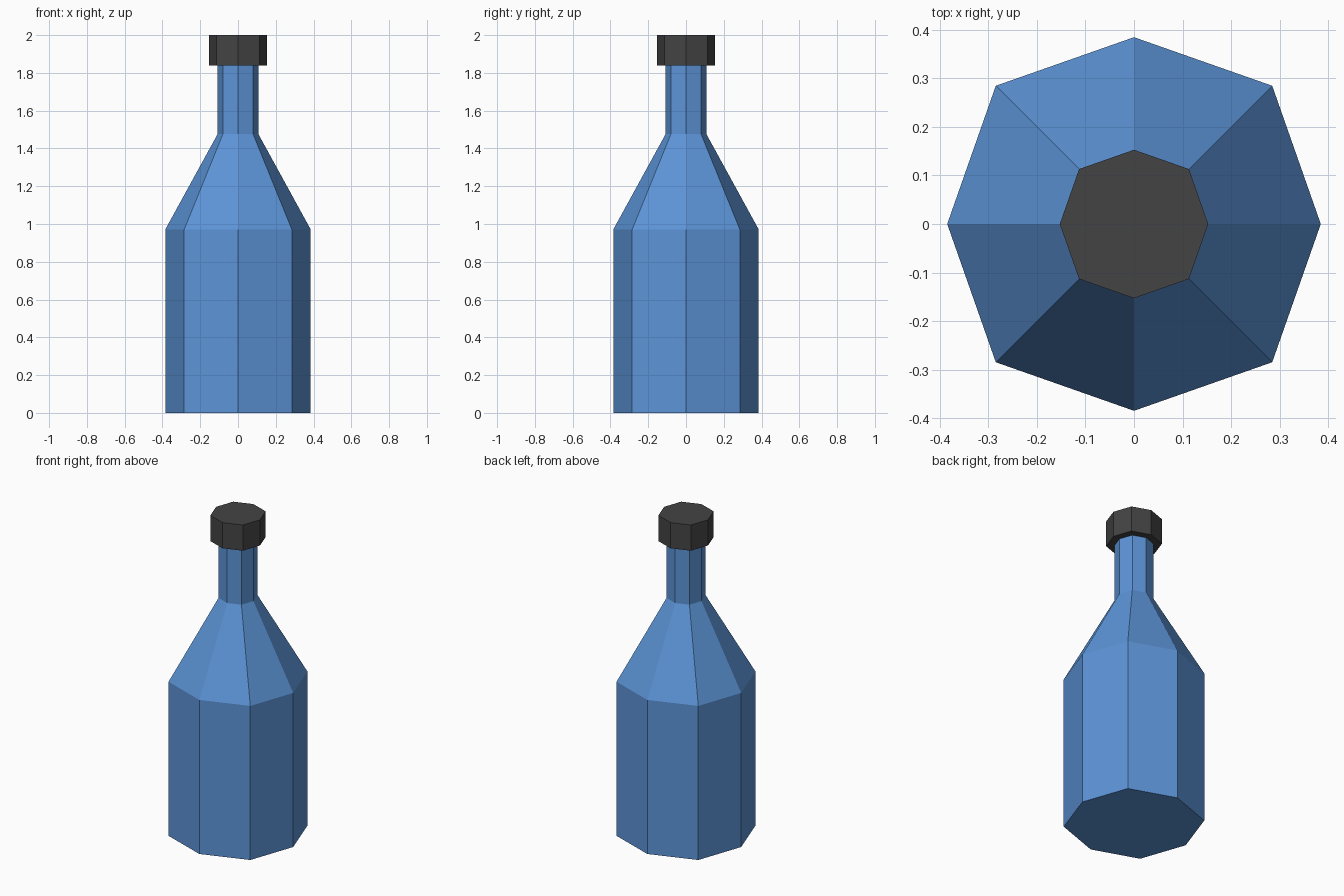
import bpy, bmesh

if "Cube" in bpy.data.objects:
    bpy.data.objects.remove(bpy.data.objects["Cube"])


def material(name, rgb):
    m = bpy.data.materials.new(name)
    m.diffuse_color = (*rgb, 1)
    m.use_nodes = True
    m.node_tree.nodes["Principled BSDF"].inputs["Base Color"].default_value = m.diffuse_color
    return m


# Eight-sided cross-section: four axis corners, four diagonal corners
D = 0.74
SECTION = [(1, 0), (D, D), (0, 1), (-D, D), (-1, 0), (-D, -D), (0, -1), (D, -D)]


def lathe(name, profile, mat, cap_bottom=False, cap_top=False):
    """Stack scaled octagons through (radius, height) pairs."""
    bm = bmesh.new()
    rings = [[bm.verts.new((x * r, y * r, z)) for x, y in SECTION] for r, z in profile]
    for a, b in zip(rings, rings[1:]):
        for i in range(8):
            j = (i + 1) % 8
            bm.faces.new((a[i], a[j], b[j], b[i]))
    if cap_bottom:
        bm.faces.new(rings[0][::-1])
    if cap_top:
        bm.faces.new(rings[-1])
    me = bpy.data.meshes.new(name)
    bm.to_mesh(me)
    bm.free()
    me.materials.append(mat)
    ob = bpy.data.objects.new(name, me)
    bpy.context.collection.objects.link(ob)
    return ob


blue = material("bottle blue", (0.107, 0.295, 0.68))
dark = material("cap charcoal", (0.057, 0.057, 0.057))

# Body, shoulder and neck
lathe("bottle", [(0.385, 0), (0.385, 0.971), (0.108, 1.476), (0.108, 1.838)],
      blue, cap_bottom=True)

# Screw cap with an overhanging underside
lathe("bottle_cap", [(0.108, 1.838), (0.153, 1.838), (0.153, 2.0)], dark, cap_top=True)
